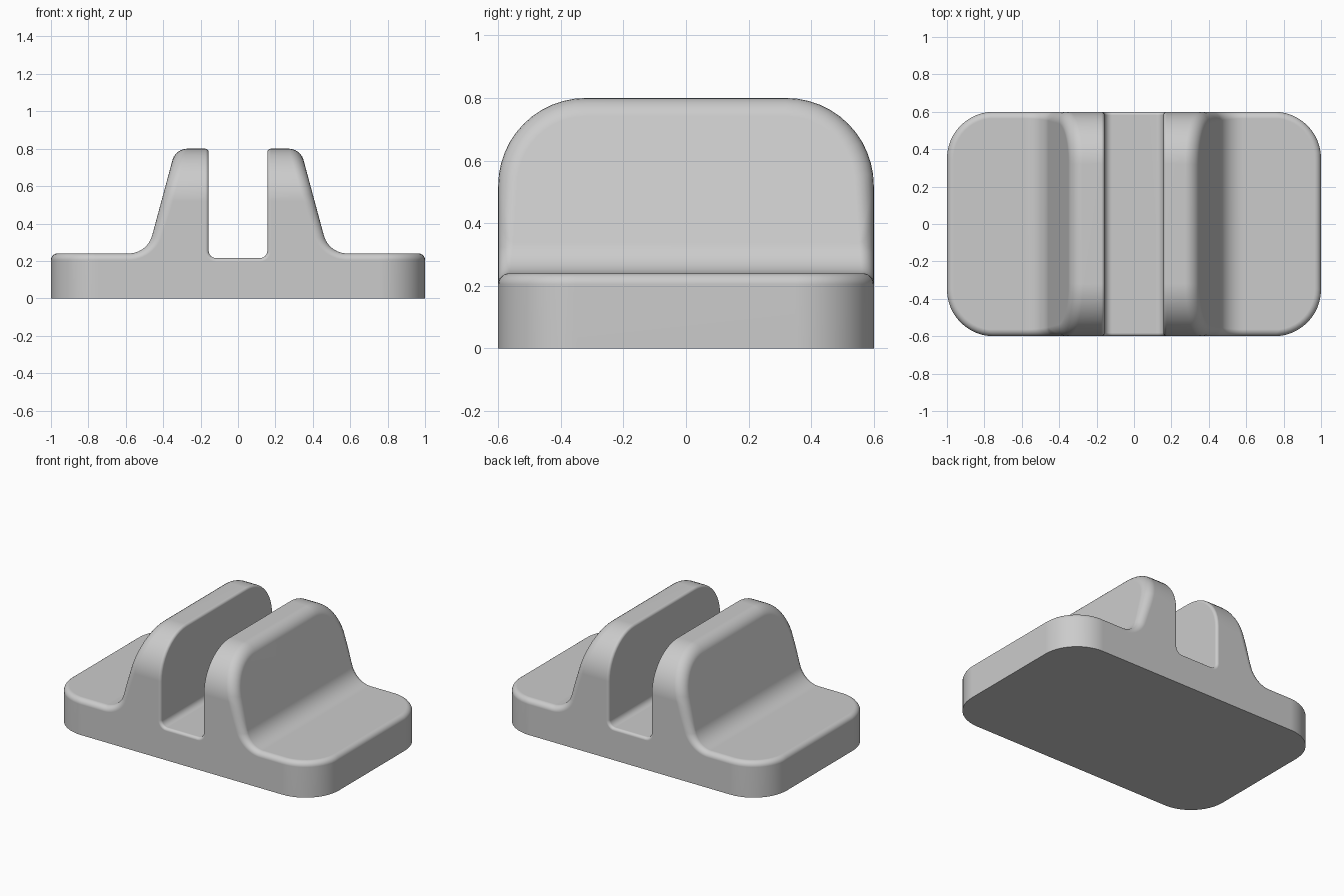
import bpy, bmesh
from math import radians, pi, cos, sin, tan
from mathutils import Vector

if "Cube" in bpy.data.objects:
    bpy.data.objects.remove(bpy.data.objects["Cube"], do_unlink=True)


def rounded(points):
    """Polygon from (a, b, radius) corners, each rounded by an arc."""
    out = []
    for i, (a, b, r) in enumerate(points):
        p = Vector((a, b))
        if not r:
            out.append(p)
            continue
        d1 = (Vector(points[i - 1][:2]) - p).normalized()
        d2 = (Vector(points[(i + 1) % len(points)][:2]) - p).normalized()
        half = d1.angle(d2) / 2
        centre = p + (d1 + d2).normalized() * r / sin(half)
        start = p + d1 * r / tan(half) - centre
        end = p + d2 * r / tan(half) - centre
        sweep = start.angle(end)
        steps = 12 if r > 0.1 else 6
        for k in range(steps + 1):
            t = k / steps
            out.append(centre + (start * sin((1 - t) * sweep) + end * sin(t * sweep)) / sin(sweep))
    return out


def prism(name, outline, place, low, high):
    """Extrude an outline between two depths; place maps (a, b, depth) to 3D."""
    bm = bmesh.new()
    rings = [[bm.verts.new(place(p.x, p.y, d)) for p in outline] for d in (low, high)]
    bm.faces.new(rings[0])
    bm.faces.new(rings[1])
    n = len(outline)
    for i in range(n):
        j = (i + 1) % n
        bm.faces.new((rings[0][i], rings[0][j], rings[1][j], rings[1][i]))
    bmesh.ops.recalc_face_normals(bm, faces=bm.faces)
    mesh = bpy.data.meshes.new(name)
    bm.to_mesh(mesh)
    bm.free()
    obj = bpy.data.objects.new(name, mesh)
    bpy.context.collection.objects.link(obj)
    return obj


# Front profile: slab, two sloped uprights and the slot between them
right_half = [(1.2, -0.1, 0), (1.2, 0.24, 0), (0.485, 0.24, 0.13),
              (0.334, 0.8, 0), (0.157, 0.8, 0), (0.157, 0.215, 0.04)]
left_half = [(-x, z, r) for x, z, r in reversed(right_half)]
stand = prism("dock_stand", rounded(right_half + left_half),
              lambda a, b, d: (a, d, b), -0.8, 0.8)

# Rounded footprint and side arch that trim the profile
footprint = prism("footprint_cutter",
                  rounded([(-1, -0.6, 0.25), (1, -0.6, 0.25), (1, 0.6, 0.25), (-1, 0.6, 0.25)]),
                  lambda a, b, d: (a, b, d), 0, 1)
arch = prism("arch_cutter",
             rounded([(-0.6, -0.2, 0), (0.6, -0.2, 0), (0.6, 0.8, 0.28), (-0.6, 0.8, 0.28)]),
             lambda a, b, d: (d, a, b), -1.3, 1.3)

bpy.context.view_layer.objects.active = stand
stand.select_set(True)
for cutter in (footprint, arch):
    mod = stand.modifiers.new("trim", "BOOLEAN")
    mod.operation = "INTERSECT"
    mod.solver = "EXACT"
    mod.object = cutter
    bpy.ops.object.modifier_apply(modifier=mod.name)
    bpy.data.objects.remove(cutter, do_unlink=True)

# Clean up and weight the rims: fine in the slot, wider on the uprights
bm = bmesh.new()
bm.from_mesh(stand.data)
bmesh.ops.remove_doubles(bm, verts=bm.verts, dist=0.0005)
bmesh.ops.dissolve_limit(bm, angle_limit=radians(0.5), verts=bm.verts, edges=bm.edges)
weight = bm.edges.layers.float.new("bevel_weight_edge")
for e in bm.edges:
    mid = (e.verts[0].co + e.verts[1].co) / 2
    if mid.z > 0.1 and e.calc_face_angle(0) > radians(30):
        if abs(mid.x) < 0.17:
            e[weight] = 0.3
        else:
            e[weight] = 0.58 + 0.42 * min(1, max(0, (mid.z - 0.24) / 0.15))
bm.to_mesh(stand.data)
bm.free()

bevel = stand.modifiers.new("rims", "BEVEL")
bevel.limit_method = "WEIGHT"
bevel.width = 0.06
bevel.segments = 6
bevel.use_clamp_overlap = False
bpy.ops.object.modifier_apply(modifier=bevel.name)

# Smooth shading with a crisp bottom edge
bpy.ops.object.shade_smooth_by_angle(angle=radians(35))
normals = stand.modifiers.new("even_normals", "WEIGHTED_NORMAL")
normals.keep_sharp = True

grey = bpy.data.materials.new("light_grey")
grey.use_nodes = True
colour = (0.6, 0.6, 0.6, 1)
grey.diffuse_color = colour
grey.node_tree.nodes["Principled BSDF"].inputs["Base Color"].default_value = colour
stand.data.materials.clear()
stand.data.materials.append(grey)
